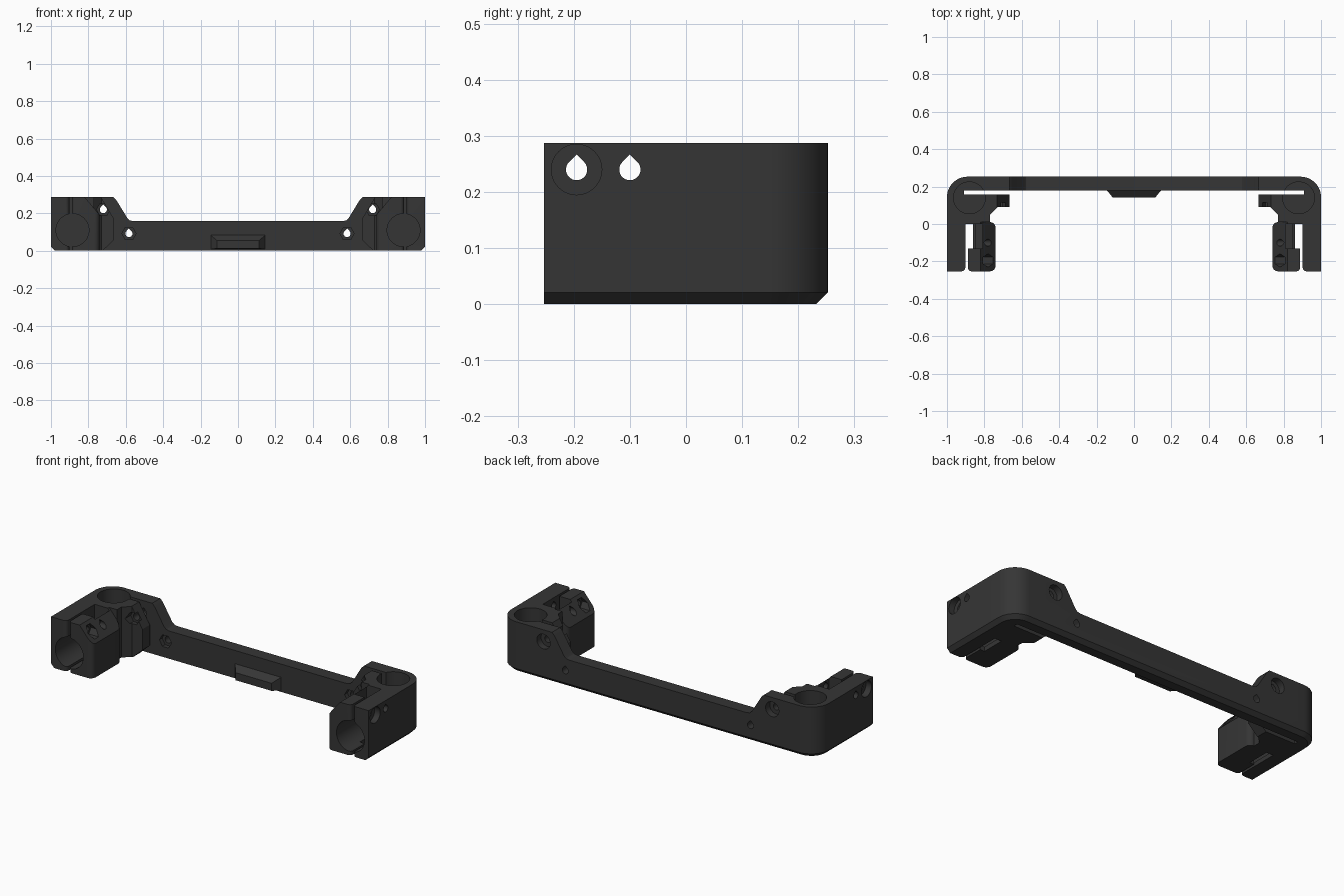
import bpy, bmesh, math

if "Cube" in bpy.data.objects:
    bpy.data.objects.remove(bpy.data.objects["Cube"])

H = 0.287
mat = bpy.data.materials.new("charcoal plastic")
mat.diffuse_color = (0.036, 0.036, 0.036, 1)
mat.use_nodes = True
mat.node_tree.nodes["Principled BSDF"].inputs["Base Color"].default_value = mat.diffuse_color


def arc(cx, cy, r, a0, a1, n=6):
    """Points on an arc, angles in degrees."""
    return [(cx + r * math.cos(math.radians(a0 + (a1 - a0) * i / n)),
             cy + r * math.sin(math.radians(a0 + (a1 - a0) * i / n))) for i in range(n + 1)]


def circle(cx, cy, r, n=40):
    return arc(cx, cy, r, 0, 360, n)[:-1]


def teardrop(cx, cy, r):
    return arc(cx, cy, r, 135, 405, 20) + [(cx, cy + r * 1.41)]


def prism(name, pts, axis, lo, hi):
    """Extrude a closed 2D outline along one axis."""
    place = {'x': lambda p, t: (t, p[0], p[1]),
             'y': lambda p, t: (p[0], t, p[1]),
             'z': lambda p, t: (p[0], p[1], t)}[axis]
    bm = bmesh.new()
    a = [bm.verts.new(place(p, lo)) for p in pts]
    b = [bm.verts.new(place(p, hi)) for p in pts]
    n = len(pts)
    bm.faces.new(a)
    bm.faces.new(b[::-1])
    for i in range(n):
        bm.faces.new((a[i], b[i], b[(i + 1) % n], a[(i + 1) % n]))
    bmesh.ops.recalc_face_normals(bm, faces=bm.faces)
    me = bpy.data.meshes.new(name)
    bm.to_mesh(me)
    bm.free()
    ob = bpy.data.objects.new(name, me)
    me.materials.append(mat)
    bpy.context.collection.objects.link(ob)
    return ob


def cut(target, pts, axis, lo, hi):
    """Subtract a prism from the target."""
    c = prism("cutter", pts, axis, lo, hi)
    bpy.context.view_layer.objects.active = target
    m = target.modifiers.new("cut", 'BOOLEAN')
    m.operation, m.solver, m.object = 'DIFFERENCE', 'EXACT', c
    bpy.ops.object.modifier_apply(modifier=m.name)
    bpy.data.objects.remove(c)


# plan outline of the right half: back bar, clamp slit, tab, jaw, side wall
half = [(0.91, 0.18), (0.91, 0.157), (0.665, 0.157), (0.665, 0.09), (0.73, 0.09),
        (0.77, 0.05), (0.77, 0.02)]
half += arc(0.77, -0.02, 0.03, 90, 180)
half += arc(0.77, -0.223, 0.03, 180, 270)
half += arc(0.868, -0.233, 0.02, 270, 360)
half += [(0.888, -0.13), (0.86, -0.13), (0.86, 0), (0.902, 0)]
half += arc(0.922, -0.233, 0.02, 180, 270)
half += [(1, -0.253)] + arc(0.89, 0.143, 0.11, 0, 90, 12)
plan = half + [(-x, y) for x, y in reversed(half)]
bracket = prism("bracket", plan, 'z', 0, H)

# chamfer along the outer bottom edge (sides and back)
bm = bmesh.new()
bm.from_mesh(bracket.data)


def outer(v):
    x, y = abs(v.co.x), v.co.y
    return v.co.z < 0.001 and (x > 0.999 or y > 0.252 or
                               (x > 0.89 and y > 0.143 and math.hypot(x - 0.89, y - 0.143) > 0.105))


edges = [e for e in bm.edges if all(outer(v) for v in e.verts)]
bmesh.ops.bevel(bm, geom=edges, offset=0.021, segments=1, affect='EDGES')
bm.to_mesh(bracket.data)
bm.free()

# lowered middle of the back bar
edge = [(0.56, 0.158), (0.578, 0.162), (0.592, 0.175), (0.65, 0.27), (0.66, 0.281), (0.68, 0.3)]
cut(bracket, edge + [(-x, z) for x, z in reversed(edge)], 'y', 0.17, 0.3)

for s in (1, -1):
    def mir(pts):
        return [(s * x, v) for x, v in pts]

    def cut_x(pts, lo, hi):
        cut(bracket, pts, 'x', min(s * lo, s * hi), max(s * lo, s * hi))

    # upright rod socket and lying rod socket
    cut(bracket, mir(circle(0.88, 0.14, 0.085)), 'z', 0.02, 0.4)
    cut(bracket, mir(circle(0.885, 0.11, 0.088)), 'y', -0.4, 0.0)
    # sloped top and bottom of the clamp tab
    cut(bracket, mir([(0.6, 0.165), (0.66, 0.165), (0.74, 0.3), (0.6, 0.3)]), 'y', 0.03, 0.168)
    cut(bracket, mir([(0.6, 0.06), (0.66, 0.06), (0.735, -0.01), (0.6, -0.01)]), 'y', 0.03, 0.168)
    # sloped inner shoulder of the jaw and the relief behind it
    cut(bracket, mir([(0.7, 0.19), (0.738, 0.19), (0.831, 0.3), (0.7, 0.3)]), 'y', -0.3, 0.012)
    cut(bracket, mir([(0.81, 0.19), (0.88, 0.19), (0.88, 0.3), (0.81, 0.3)]), 'y', -0.13, 0.0)
    # jaw screw: shaft, head recess, nut pocket; second smaller hole
    cut_x(teardrop(-0.195, 0.24, 0.019), 0.6, 1.1)
    cut_x(circle(-0.195, 0.24, 0.045), 0.965, 1.1)
    cut_x(circle(-0.195, 0.24, 0.036, 6), 0.7, 0.815)
    cut_x(teardrop(-0.1, 0.24, 0.019), 0.6, 1.1)
    # tab screw: shaft, head recess at the back, nut pocket at the front
    cut(bracket, mir(teardrop(0.72, 0.22, 0.019)), 'y', 0.0, 0.4)
    cut(bracket, mir(circle(0.72, 0.22, 0.042)), 'y', 0.215, 0.4)
    cut(bracket, mir(circle(0.72, 0.22, 0.036, 6)), 'y', 0.0, 0.115)
    # frame screw with nut pocket
    cut(bracket, mir(teardrop(0.583, 0.092, 0.019)), 'y', 0.1, 0.4)
    cut(bracket, mir(circle(0.583, 0.092, 0.038, 6)), 'y', 0.1, 0.205)

# tapered block in the middle of the bar
block = prism("center_block", [(-0.153, 0.008), (0.153, 0.008), (0.153, 0.09), (-0.153, 0.09)],
              'y', 0.141, 0.19)
for v in block.data.vertices:
    if v.co.y < 0.15:
        v.co.x *= 0.74
        v.co.z = 0.055 if v.co.z > 0.05 else 0.012

for ob in (bracket, block):
    bpy.ops.object.select_all(action='DESELECT')
    ob.select_set(True)
    bpy.context.view_layer.objects.active = ob
    bpy.ops.object.shade_smooth_by_angle(angle=math.radians(30))
